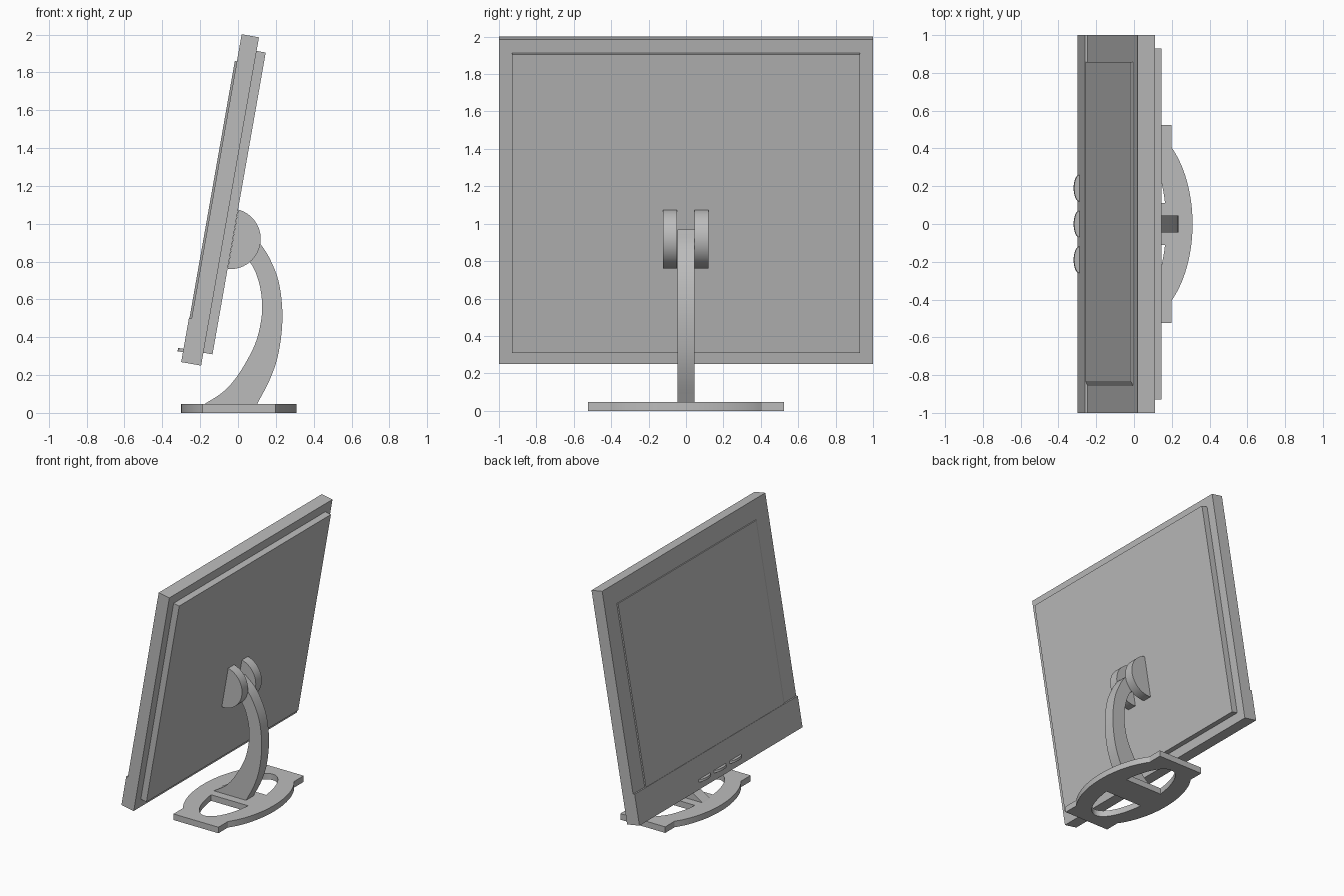
import bpy, bmesh, math
from mathutils import Vector

if "Cube" in bpy.data.objects:
    bpy.data.objects.remove(bpy.data.objects["Cube"])

grey = bpy.data.materials.new("light grey plastic")
grey.diffuse_color = (0.5, 0.5, 0.5, 1)
grey.use_nodes = True
grey.node_tree.nodes["Principled BSDF"].inputs["Base Color"].default_value = grey.diffuse_color

# The display leans back: n runs through its thickness, u runs up its face
TILT = math.radians(10)
N = Vector((math.cos(TILT), -math.sin(TILT)))
U = Vector((math.sin(TILT), math.cos(TILT)))
ORIGIN = Vector((-0.195, 0.25))


def tilted(n, u):
    return ORIGIN + N * n + U * u


def finish(ob):
    ob.data.materials.clear()
    ob.data.materials.append(grey)
    bpy.ops.object.select_all(action='DESELECT')
    ob.select_set(True)
    bpy.context.view_layer.objects.active = ob
    bpy.ops.object.shade_smooth_by_angle(angle=math.radians(30))
    return ob


def prism(name, outline, y0, y1):
    """Extrude an x-z outline from y0 to y1."""
    bm = bmesh.new()
    a = [bm.verts.new((p[0], y0, p[1])) for p in outline]
    b = [bm.verts.new((p[0], y1, p[1])) for p in outline]
    bm.faces.new(a)
    bm.faces.new(b[::-1])
    for i in range(len(a)):
        j = (i + 1) % len(a)
        bm.faces.new((a[j], a[i], b[i], b[j]))
    bmesh.ops.recalc_face_normals(bm, faces=bm.faces)
    me = bpy.data.meshes.new(name)
    bm.to_mesh(me)
    bm.free()
    ob = bpy.data.objects.new(name, me)
    bpy.context.collection.objects.link(ob)
    return finish(ob)


def slab(name, n0, n1, u0, u1, half_y):
    return prism(name, [tilted(n0, u0), tilted(n1, u0), tilted(n1, u1), tilted(n0, u1)],
                 -half_y, half_y)


def smooth_path(pts, steps=5):
    """Catmull-Rom path through the given points."""
    p = [Vector(q) for q in pts]
    p = [2 * p[0] - p[1]] + p + [2 * p[-1] - p[-2]]
    out = []
    for a, b, c, d in zip(p, p[1:], p[2:], p[3:]):
        for k in range(steps):
            t = k / steps
            out.append(0.5 * (2 * b + (c - a) * t + (2 * a - 5 * b + 4 * c - d) * t * t
                              + (3 * b - a - 3 * c + d) * t ** 3))
    return out + [p[-2]]


# Display housing, back cover and control strip
slab("display_housing", -0.093, 0, 0, 1.762, 1.0)
slab("back_cover", 0, 0.049, 0.069, 1.689, 0.93)
slab("control_strip", -0.107, -0.093, 0, 0.236, 1.0)

# Raised screen with one sloping edge
screen = slab("screen", -0.104, -0.093, 0.236, 1.617, 0.857)
for v in screen.data.vertices:
    n = (Vector((v.co.x, v.co.z)) - ORIGIN).dot(N)
    if n < -0.1 and v.co.y < 0:
        v.co.y = -0.832

# Oval buttons on the control strip
for i in (-1, 0, 1):
    bpy.ops.mesh.primitive_cylinder_add(vertices=32, radius=1, depth=2)
    ob = bpy.context.object
    ob.name = "button_%d" % (i + 2)
    c = tilted(-0.107, 0.062)
    for v in ob.data.vertices:
        q = c + N * (v.co.x * 0.029) + U * (v.co.z * 0.009)
        v.co = (q.x, i * 0.19 + v.co.y * 0.07, q.y)
    finish(ob)

# Pair of hinge discs, cut off where they meet the back cover
ring = [Vector((-0.04 + 0.16 * math.cos(math.radians(a)), 0.92 + 0.16 * math.sin(math.radians(a))))
        for a in range(-110, 91, 5)]
ring = [p for p in ring if (p - ORIGIN).dot(N) > 0.04]
for side, y in (("right", -0.0855), ("left", 0.083)):
    prism("hinge_" + side, ring, y - 0.0365, y + 0.0365)

# Curved arm
outer = smooth_path([(0.10, 0.045), (0.17, 0.18), (0.215, 0.32), (0.235, 0.5), (0.22, 0.67),
                     (0.18, 0.79), (0.12, 0.89), (0.03, 0.97)])
inner = smooth_path([(-0.03, 0.87), (0.06, 0.80), (0.108, 0.70), (0.128, 0.57), (0.115, 0.45),
                     (0.08, 0.34), (0.0, 0.20), (-0.08, 0.11), (-0.18, 0.045)])
prism("arm", outer + inner, -0.045, 0.045)


# Base plate: oval joined with a rectangle, with two half-oval openings
def oval(rx, ry, t0, t1, steps=32):
    return [(0.005 + rx * math.cos(t0 + (t1 - t0) * k / steps),
             ry * math.sin(t0 + (t1 - t0) * k / steps)) for k in range(steps + 1)]


t = math.acos(0.193 / 0.305)
outline = ([(0.198, -0.523)] + oval(0.305, 0.525, -t, t) + [(0.198, 0.523), (-0.188, 0.523)]
           + oval(0.305, 0.525, math.pi - t, math.pi + t) + [(-0.188, -0.523)])
h = math.asin(0.11 / 0.42)
hole = oval(0.165, 0.42, h, math.pi - h)
cu = bpy.data.curves.new("base", 'CURVE')
cu.dimensions = '2D'
cu.fill_mode = 'BOTH'
cu.extrude = 0.0235
for pts in (outline, hole, [(x, -y) for x, y in hole]):
    sp = cu.splines.new('POLY')
    sp.points.add(len(pts) - 1)
    for p, (x, y) in zip(sp.points, pts):
        p.co = (x, y, 0, 1)
    sp.use_cyclic_u = True
base = bpy.data.objects.new("base", cu)
bpy.context.collection.objects.link(base)
base.location.z = 0.0235
bpy.ops.object.select_all(action='DESELECT')
base.select_set(True)
bpy.context.view_layer.objects.active = base
bpy.ops.object.convert(target='MESH')
base = bpy.context.object
bm = bmesh.new()
bm.from_mesh(base.data)
bmesh.ops.remove_doubles(bm, verts=bm.verts, dist=0.0005)
bmesh.ops.recalc_face_normals(bm, faces=bm.faces)
bm.to_mesh(base.data)
bm.free()
finish(base)
